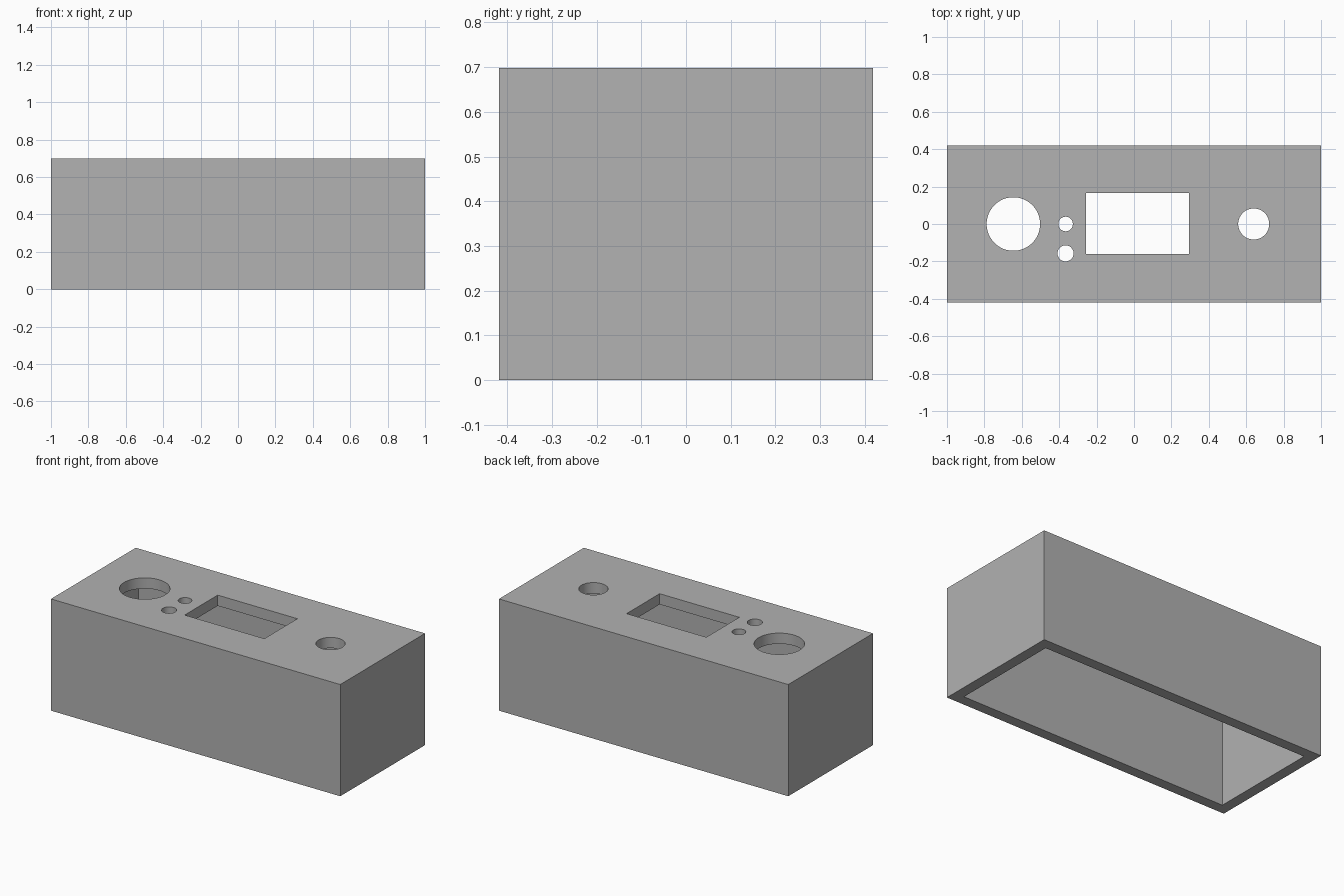
import bpy
import math

if "Cube" in bpy.data.objects:
    bpy.data.objects.remove(bpy.data.objects["Cube"], do_unlink=True)

LENGTH, DEPTH, HEIGHT, WALL = 2.0, 0.837, 0.698, 0.067

grey = bpy.data.materials.new("plain grey")
grey.use_nodes = True
colour = (0.445, 0.445, 0.445, 1)
grey.diffuse_color = colour
grey.node_tree.nodes["Principled BSDF"].inputs["Base Color"].default_value = colour


def box(name, x0, x1, y0, y1, z0, z1):
    bpy.ops.mesh.primitive_cube_add(
        size=1, location=((x0 + x1) / 2, (y0 + y1) / 2, (z0 + z1) / 2))
    obj = bpy.context.object
    obj.name = name
    obj.scale = (x1 - x0, y1 - y0, z1 - z0)
    bpy.ops.object.transform_apply(location=True, scale=True)
    return obj


def drill(name, x, y, radius):
    bpy.ops.mesh.primitive_cylinder_add(
        vertices=64, radius=radius, depth=4 * WALL, location=(x, y, HEIGHT))
    obj = bpy.context.object
    obj.name = name
    return obj


# Enclosure block
shell = box("enclosure_shell", -LENGTH / 2, LENGTH / 2,
            -DEPTH / 2, DEPTH / 2, 0, HEIGHT)
shell.data.materials.append(grey)

# Hollow interior open at the bottom, display window and round panel holes
inner_x, inner_y = LENGTH / 2 - WALL, DEPTH / 2 - WALL
cutters = [
    box("interior_cutter", -inner_x, inner_x, -inner_y, inner_y, -WALL, HEIGHT - WALL),
    box("window_cutter", -0.256, 0.295, -0.161, 0.165, HEIGHT - 2 * WALL, HEIGHT + WALL),
    drill("large_hole_cutter", -0.645, 0, 0.143),
    drill("upper_small_hole_cutter", -0.366, 0, 0.039),
    drill("lower_small_hole_cutter", -0.366, -0.157, 0.043),
    drill("knob_hole_cutter", 0.64, 0, 0.083),
]

bpy.ops.object.select_all(action="DESELECT")
shell.select_set(True)
bpy.context.view_layer.objects.active = shell
for cutter in cutters:
    cutter.hide_render = True
    cut = shell.modifiers.new(cutter.name, "BOOLEAN")
    cut.operation = "DIFFERENCE"
    cut.solver = "EXACT"
    cut.object = cutter
    bpy.ops.object.modifier_apply(modifier=cut.name)
    bpy.data.objects.remove(cutter, do_unlink=True)

# Smooth hole walls with crisp box edges
bpy.ops.object.shade_smooth_by_angle(angle=math.radians(30))
